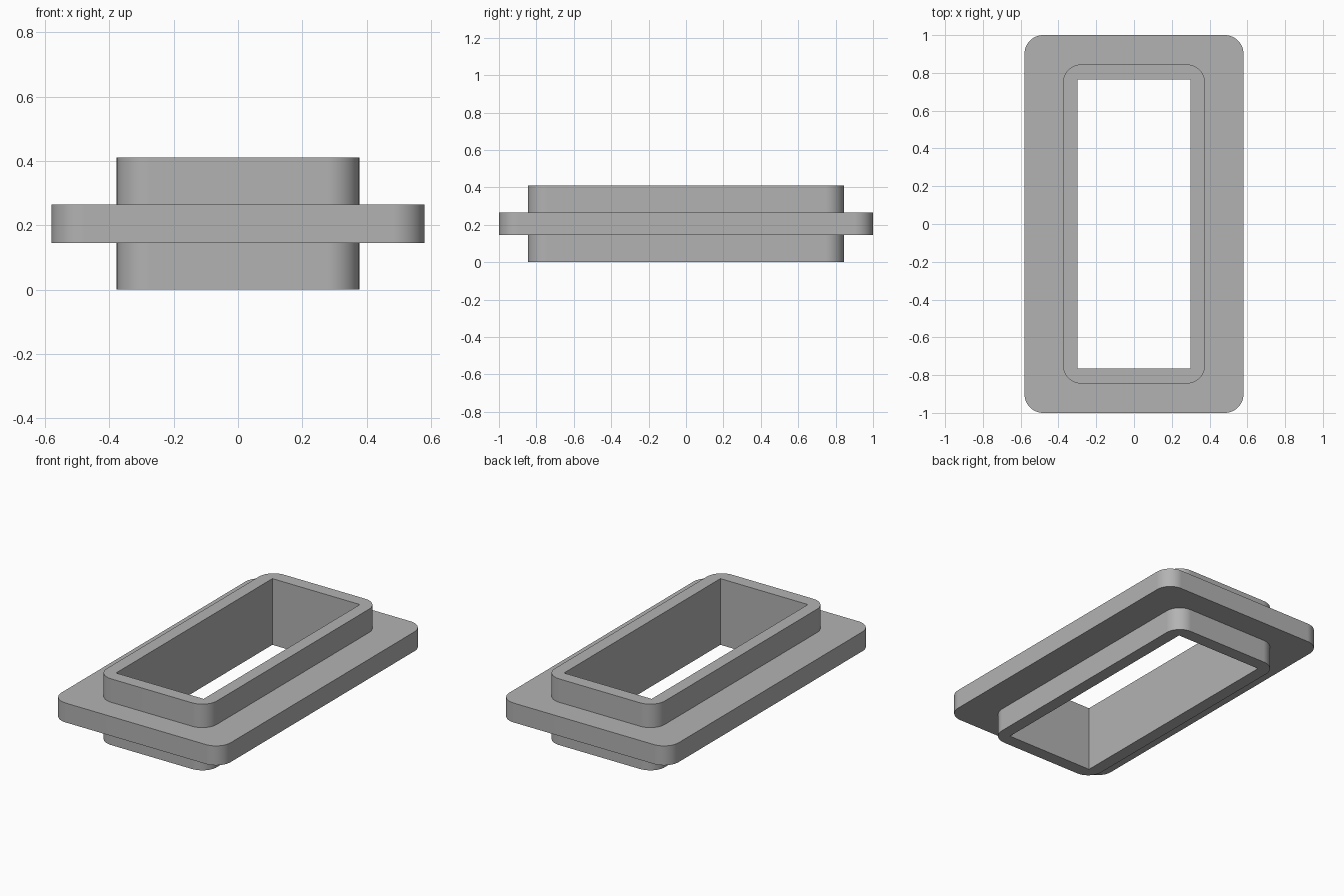
import bpy
import bmesh
from math import cos, sin, pi, radians

cube = bpy.data.objects.get("Cube")
if cube:
    bpy.data.objects.remove(cube, do_unlink=True)

SEGMENTS = 12

# Half width, half depth and corner radius of each outline
BORE = (0.30, 0.765, 0.0)
COLLAR = (0.377, 0.845, 0.10)
FLANGE = (0.58, 1.0, 0.10)

# Heights
FLANGE_BOTTOM, FLANGE_TOP, TOP = 0.145, 0.265, 0.41


def rounded_ring(bm, outline, z):
    """One closed loop of vertices around a rounded rectangle."""
    hx, hy, r = outline
    ring = []
    for corner, (sx, sy) in enumerate(((1, 1), (-1, 1), (-1, -1), (1, -1))):
        for i in range(SEGMENTS + 1):
            a = (corner + i / SEGMENTS) * pi / 2
            ring.append(bm.verts.new((sx * (hx - r) + r * cos(a),
                                      sy * (hy - r) + r * sin(a), z)))
    return ring


# Material
grey = bpy.data.materials.new("mid grey")
grey.use_nodes = True
colour = (0.45, 0.45, 0.45, 1.0)
grey.diffuse_color = colour
grey.node_tree.nodes["Principled BSDF"].inputs["Base Color"].default_value = colour

# Cross-section swept around the opening: collar, flange, collar, bore
section = [
    (BORE, 0), (COLLAR, 0),
    (COLLAR, FLANGE_BOTTOM), (FLANGE, FLANGE_BOTTOM),
    (FLANGE, FLANGE_TOP), (COLLAR, FLANGE_TOP),
    (COLLAR, TOP), (BORE, TOP),
]
bm = bmesh.new()
rings = [rounded_ring(bm, outline, z) for outline, z in section]
for a, b in zip(rings, rings[1:] + rings[:1]):
    for i in range(len(a)):
        j = (i + 1) % len(a)
        bm.faces.new((a[i], a[j], b[j], b[i]))

# Collapse the square bore corners to single points
bmesh.ops.remove_doubles(bm, verts=bm.verts[:], dist=0.0001)
bmesh.ops.recalc_face_normals(bm, faces=bm.faces[:])

mesh = bpy.data.meshes.new("flanged_sleeve")
bm.to_mesh(mesh)
bm.free()
mesh.materials.append(grey)
sleeve = bpy.data.objects.new("flanged_sleeve", mesh)
bpy.context.collection.objects.link(sleeve)

# Smooth rounded corners, crisp edges
bpy.ops.object.select_all(action="DESELECT")
sleeve.select_set(True)
bpy.context.view_layer.objects.active = sleeve
bpy.ops.object.shade_smooth_by_angle(angle=radians(30))
weighted = sleeve.modifiers.new("flat_side_normals", "WEIGHTED_NORMAL")
weighted.keep_sharp = True
